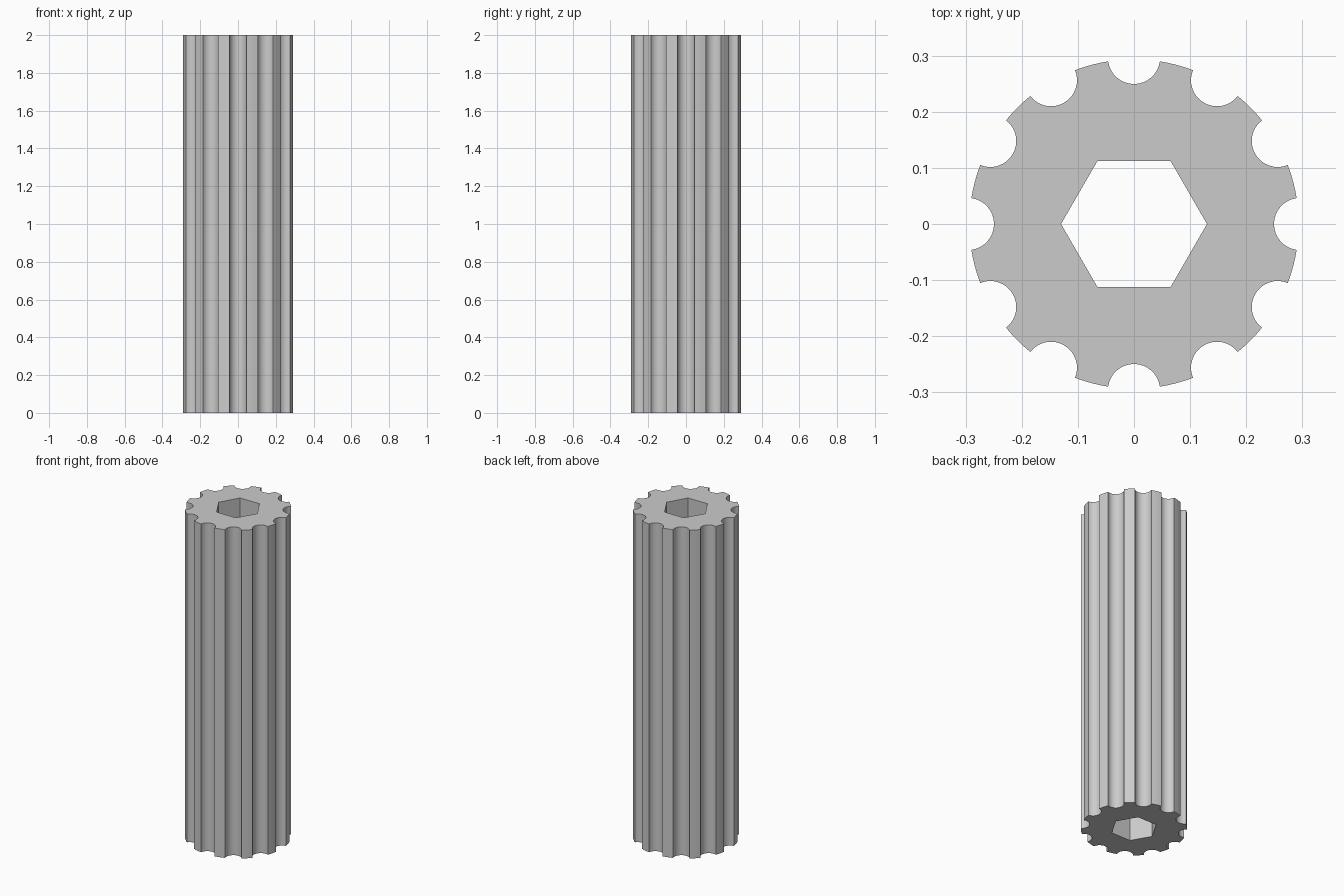
import bpy
import bmesh
from math import cos, sin, pi, asin, acos, radians
from mathutils import Vector

cube = bpy.data.objects.get("Cube")
if cube:
    bpy.data.objects.remove(cube, do_unlink=True)

HEIGHT = 2.0
OUTER = 0.2935       # outside radius of the shaft
GROOVES = 12
GROOVE_CENTRE = 0.296
GROOVE_RADIUS = 0.0465
HEX_RADIUS = 0.13
ARC_STEPS = 16
RIM_STEPS = 4


def polar(radius, angle):
    return Vector((radius * cos(angle), radius * sin(angle), 0))


def fluted_outline():
    """Outer profile: a scooped groove, then a short rim arc, repeated."""
    # Half angle of a groove mouth, seen from the shaft axis
    half = acos((OUTER**2 + GROOVE_CENTRE**2 - GROOVE_RADIUS**2)
                / (2 * OUTER * GROOVE_CENTRE))
    # Half sweep of the groove arc, about its own centre
    mouth = polar(OUTER, half) - polar(GROOVE_CENTRE, 0)
    sweep = acos(-mouth.x / GROOVE_RADIUS)
    pitch = 2 * pi / GROOVES
    points = []
    for g in range(GROOVES):
        a = g * pitch
        centre = polar(GROOVE_CENTRE, a)
        for i in range(ARC_STEPS + 1):
            t = sweep * (1 - 2 * i / ARC_STEPS)
            points.append(centre + polar(GROOVE_RADIUS, a + pi + t))
        for i in range(1, RIM_STEPS):
            points.append(polar(OUTER, a + half + (pitch - 2 * half) * i / RIM_STEPS))
    return points


def add_loop(bm, points):
    verts = [bm.verts.new(p) for p in points]
    return [bm.edges.new((v, verts[i - 1])) for i, v in enumerate(verts)]


# Grey body material
grey = bpy.data.materials.new("plain_grey")
grey.use_nodes = True
colour = (0.6, 0.6, 0.6, 1)
grey.diffuse_color = colour
grey.node_tree.nodes["Principled BSDF"].inputs["Base Color"].default_value = colour

# Fluted shaft with a hexagonal bore running right through
bm = bmesh.new()
edges = add_loop(bm, fluted_outline())
edges += add_loop(bm, [polar(HEX_RADIUS, k * pi / 3) for k in range(6)])
bmesh.ops.triangle_fill(bm, edges=edges, use_beauty=True)
extruded = bmesh.ops.extrude_face_region(bm, geom=bm.faces[:], use_keep_orig=True)
top = [v for v in extruded["geom"] if isinstance(v, bmesh.types.BMVert)]
bmesh.ops.translate(bm, verts=top, vec=(0, 0, HEIGHT))
bmesh.ops.recalc_face_normals(bm, faces=bm.faces[:])

mesh = bpy.data.meshes.new("fluted_shaft")
bm.to_mesh(mesh)
bm.free()
mesh.materials.append(grey)
shaft = bpy.data.objects.new("fluted_shaft", mesh)
bpy.context.collection.objects.link(shaft)

bpy.context.view_layer.objects.active = shaft
shaft.select_set(True)
bpy.ops.object.shade_smooth_by_angle(angle=radians(30))
